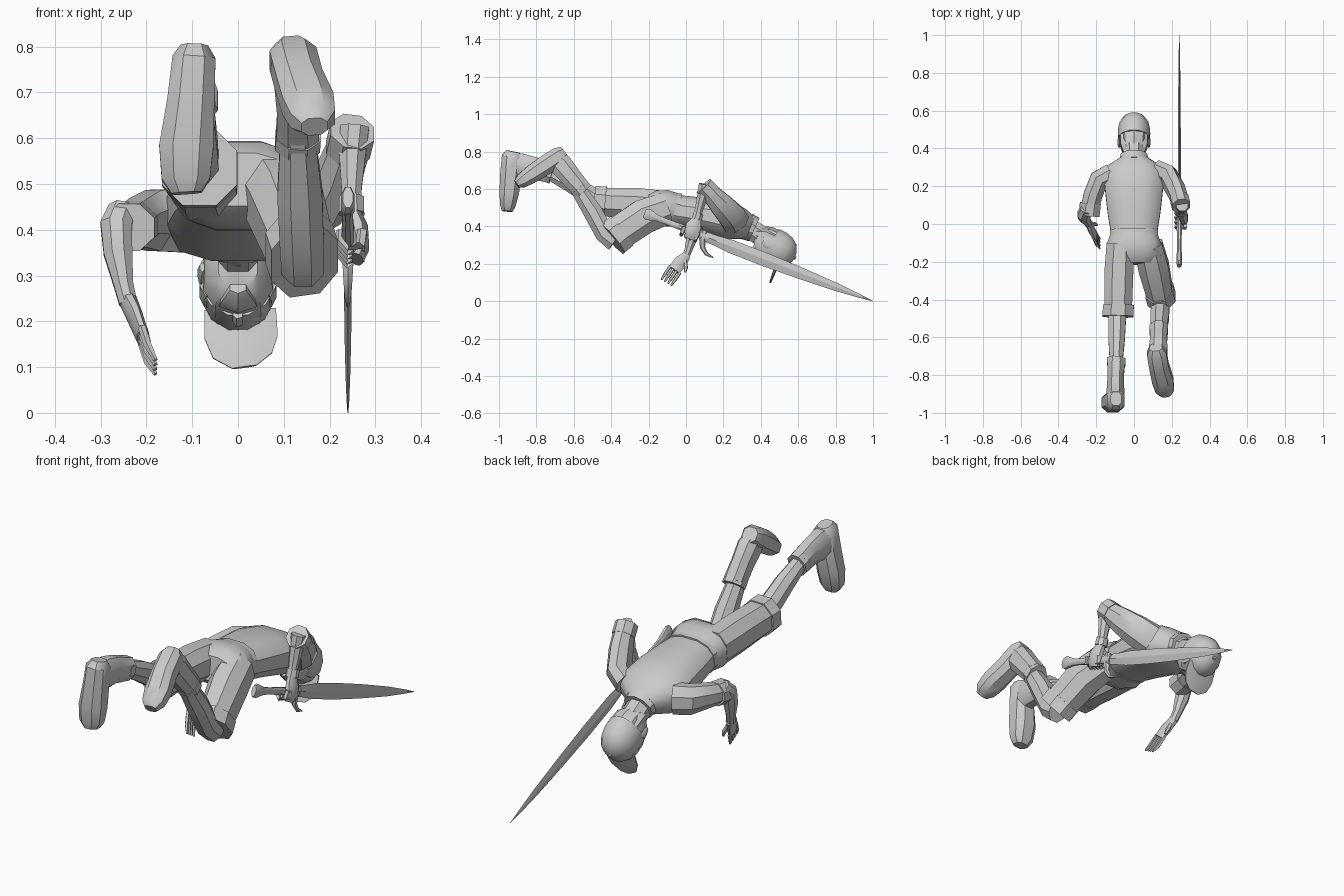
import bpy, bmesh, math
from mathutils import Vector

mat = bpy.data.materials.new("plain light grey")
mat.diffuse_color = (0.6, 0.59, 0.585, 1)


def tube(name, rings, n=8, smooth=35, p=1.0):
    """Loft n-sided sections along a path; ring = (x, y, z, half width, half depth); p < 1 squares the section."""
    pts = [Vector(r[:3]) for r in rings]
    bm = bmesh.new()
    loops = []
    for i, r in enumerate(rings):
        t = (pts[min(i + 1, len(pts) - 1)] - pts[max(i - 1, 0)]).normalized()
        side = Vector((1, 0, 0))
        side = (side - t * side.dot(t)).normalized()
        up = t.cross(side)
        w, d = r[3], r[4] if len(r) > 4 else r[3]
        loop = []
        for k in range(n):
            a = 2 * math.pi * (k + (0.5 if n > 4 else 0)) / n
            c, s = math.cos(a), math.sin(a)
            c, s = math.copysign(abs(c) ** p, c), math.copysign(abs(s) ** p, s)
            loop.append(bm.verts.new(pts[i] + side * w * c + up * d * s))
        loops.append(loop)
    for a, b in zip(loops, loops[1:]):
        for k in range(n):
            bm.faces.new((a[k], a[(k + 1) % n], b[(k + 1) % n], b[k]))
    bm.faces.new(loops[0][::-1])
    bm.faces.new(loops[-1])
    bmesh.ops.recalc_face_normals(bm, faces=bm.faces)
    me = bpy.data.meshes.new(name)
    bm.to_mesh(me)
    bm.free()
    me.materials.append(mat)
    ob = bpy.data.objects.new(name, me)
    bpy.context.collection.objects.link(ob)
    bpy.ops.object.select_all(action='DESELECT')
    ob.select_set(True)
    bpy.context.view_layer.objects.active = ob
    bpy.ops.object.shade_smooth_by_angle(angle=math.radians(smooth))
    return ob


# Torso, belt, collar
tube("shirt", [(0, -.05, .485, .125, .085), (0, .05, .47, .142, .09), (0, .16, .45, .155, .1),
               (0, .25, .425, .165, .1), (0, .30, .41, .145, .085), (0, .345, .392, .075, .062)], 12, 35, .8)
tube("belt", [(0, -.065, .49, .13, .092), (0, -.035, .485, .13, .092)], 12, 35, .8)
tube("collar", [(0, .325, .40, .082, .074), (0, .365, .382, .074, .068)], 10)

# Shorts: hips, two legs and turned hems
tube("shorts_hips", [(0, -.055, .488, .128, .092), (0, -.11, .497, .148, .1),
                     (0, -.17, .505, .15, .09), (0, -.21, .51, .11, .06)], 12, 35, .8)
tube("left_shorts_leg", [(-.072, -.11, .505, .078, .09), (-.08, -.25, .52, .082, .09),
                         (-.084, -.44, .53, .079, .082)], 8, 35, .9)
tube("left_shorts_hem", [(-.083, -.43, .53, .088, .088), (-.084, -.49, .535, .088, .088)], 8, 35, .9)
tube("right_shorts_leg", [(.075, -.11, .495, .08, .092), (.105, -.23, .45, .086, .1),
                          (.138, -.37, .355, .074, .098)], 8, 35, .9)
tube("right_shorts_hem", [(.133, -.35, .37, .08, .106), (.146, -.395, .332, .08, .106)], 8, 35, .9)

# Lower legs
tube("left_shin", [(-.088, -.44, .525, .05, .055), (-.09, -.53, .575, .05, .055),
                   (-.092, -.62, .63, .046, .05), (-.095, -.74, .69, .036, .038)], 8)
tube("right_shin", [(.142, -.38, .32, .05, .06), (.14, -.435, .36, .052, .055),
                    (.135, -.5, .48, .053, .055), (.13, -.59, .62, .04, .042)], 8)

# Boots: cuff, shaft and foot
tube("left_boot_cuff", [(-.093, -.715, .68, .053, .058), (-.095, -.745, .69, .053, .058)], 8)
tube("left_boot_shaft", [(-.094, -.73, .685, .05, .056), (-.097, -.81, .71, .046, .064),
                         (-.098, -.88, .72, .05, .074), (-.1, -.95, .725, .05, .066)], 8, 35, .85)
tube("left_boot_foot", [(-.095, -.925, .80, .032, .038), (-.096, -.93, .775, .05, .058),
                        (-.103, -.937, .68, .055, .06), (-.113, -.945, .58, .063, .056),
                        (-.114, -.953, .51, .056, .044), (-.112, -.956, .48, .035, .03)], 8, 35, .8)
tube("right_boot_cuff", [(.13, -.55, .585, .053, .058), (.132, -.572, .61, .053, .058)], 8)
tube("right_boot_shaft", [(.131, -.56, .6, .05, .054), (.13, -.62, .67, .048, .06),
                          (.128, -.67, .73, .052, .066), (.125, -.70, .765, .045, .05)], 8, 35, .85)
tube("right_boot_foot", [(.115, -.652, .797, .036, .035), (.12, -.68, .775, .055, .053),
                         (.133, -.755, .725, .055, .056), (.153, -.83, .675, .06, .05),
                         (.164, -.88, .642, .052, .04), (.167, -.905, .625, .03, .024)], 8, 35, .8)

# Sleeves and cuffs
tube("left_sleeve", [(-.12, .265, .42, .06, .075), (-.185, .235, .42, .056, .072),
                     (-.218, .15, .415, .054, .058), (-.235, .08, .408, .052, .05)], 8)
tube("left_sleeve_cuff", [(-.231, .11, .41, .06, .056), (-.238, .045, .405, .06, .056)], 8)
tube("right_sleeve", [(.12, .265, .425, .06, .08), (.185, .245, .455, .054, .078),
                      (.222, .18, .525, .052, .066), (.246, .12, .59, .047, .05)], 8)
tube("right_sleeve_cuff", [(.24, .135, .575, .052, .055), (.25, .095, .615, .052, .055)], 8)

# Forearms
tube("left_forearm", [(-.252, .08, .44, .034), (-.266, .05, .41, .037), (-.262, .035, .35, .034),
                      (-.25, .015, .28, .023), (-.24, 0, .24, .021)], 8)
tube("right_forearm", [(.255, .1, .625, .034), (.25, .09, .57, .032), (.248, .07, .49, .024),
                       (.248, .05, .42, .022)], 8)
tube("right_wrist_band", [(.248, .068, .47, .029), (.248, .056, .435, .03)], 8)

# Open left hand
tube("left_palm", [(-.24, .005, .245, .02, .024), (-.225, -.03, .21, .017, .038),
                   (-.208, -.062, .165, .014, .036)], 8)
for i in range(4):
    o = (i - 1.5) * .017
    tube(f"left_finger_{i + 1}", [(-.21, -.058 + o, .17 + o * -.7, .009), (-.197, -.085 + o, .13 - o * .7, .009),
                                  (-.18, -.105 + o, .10 - o * .6, .005)], 5)
tube("left_thumb", [(-.23, -.005, .225, .011), (-.205, 0, .18, .011), (-.195, -.005, .155, .006)], 5)


# Sword axis: position on the line from pommel to tip
def on_sword(y, x=.24, up=0):
    return (x, y + up * .36, .385 - .385 * y + up * .93)


# Right hand closed round the grip
tube("right_palm", [(.25, .055, .435, .02, .028), (.262, .04, .40, .024, .045),
                    (.268, .03, .36, .02, .042), (.26, .02, .335, .014, .036)], 8)
for i in range(4):
    y = -.012 + i * .025
    tube(f"right_finger_{i + 1}", [on_sword(y, .272, .01) + (.012,), on_sword(y, .268, -.025) + (.012,),
                                   on_sword(y, .24, -.038) + (.011,), on_sword(y, .222, -.015) + (.01,),
                                   on_sword(y, .222, .01) + (.007,)], 5)
tube("right_thumb", [on_sword(.05, .255, .04) + (.013,), on_sword(.07, .23, .03) + (.012,),
                     on_sword(.085, .218, .005) + (.008,)], 5)

# Sword: blade, hooked guard, grip and flared pommel
tube("blade", [on_sword(y) + (w, d) for y, w, d in
               ((.08, .011, .026), (.16, .009, .028), (.24, .008, .036), (.42, .008, .037),
                (.6, .007, .032), (.8, .005, .022), (.93, .003, .01), (1, .001, .001))], 4, 20)
tube("grip", [on_sword(y) + (r, s) for y, r, s in
              ((-.18, .013, .02), (-.1, .012, .016), (-.03, .015, .019), (.04, .013, .017), (.12, .014, .026))], 8)
tube("pommel", [on_sword(y) + (w, d) for y, w, d in
                ((-.222, .012, .026), (-.205, .016, .034), (-.165, .016, .022), (-.14, .012, .017))], 8)
tube("guard_hook", [on_sword(.09, .24, .03) + (.013, .016), on_sword(.095, .24, -.02) + (.014, .018),
                    on_sword(.11, .24, -.06) + (.011, .014), on_sword(.14, .24, -.085) + (.008, .01),
                    on_sword(.178, .24, -.09) + (.003, .003)], 6)

# Head, tucked forward: neck, face, cap and visor
tube("neck", [(0, .31, .405, .058), (0, .41, .345, .06)], 8)
tube("head", [(0, .365, .325, .045, .055), (0, .39, .322, .067, .082), (0, .425, .31, .078, .094),
              (0, .47, .285, .081, .098), (0, .52, .258, .075, .09)], 10, 35, .9)
tube("cap", [(0, .45, .30, .086, .102), (0, .495, .275, .087, .103), (0, .53, .258, .079, .093),
             (0, .56, .243, .057, .07), (0, .578, .234, .025, .03), (0, .582, .232, .003, .003)], 12, 40)
tube("cap_button", [(0, .572, .236, .012), (0, .588, .229, .008)], 6)
tube("visor", [(.005, .50, .225, .082, .012), (.007, .475, .165, .084, .009),
               (.01, .46, .125, .068, .007), (.014, .45, .10, .028, .005)], 10)
tube("nose", [(0, .45, .22, .006, .006), (0, .42, .20, .012, .014), (0, .398, .215, .012, .012)], 5)
tube("chin", [(0, .355, .275, .02, .018), (0, .38, .255, .042, .03), (0, .40, .245, .048, .03)], 6)
for s, label in ((-1, "left"), (1, "right")):
    tube(label + "_ear", [(s * .078, .41, .318, .006, .012), (s * .081, .43, .305, .008, .022),
                          (s * .08, .455, .29, .006, .014)], 6)
    # Hair tufts under the cap
    for j in range(3):
        x, z = s * (.02 + .021 * j), .198 + .02 * j
        tube(f"{label}_hair_tuft_{j + 1}", [(x, .475, z, .015, .012), (x * 1.05, .45, z + .002, .012, .009),
                                            (x * 1.1, .42, z + .018, .001, .001)], 5)
# Hair at the back of the head
tube("back_hair", [(0, .375, .362, .06, .03), (0, .42, .355, .076, .045), (0, .47, .33, .076, .05)], 8)
